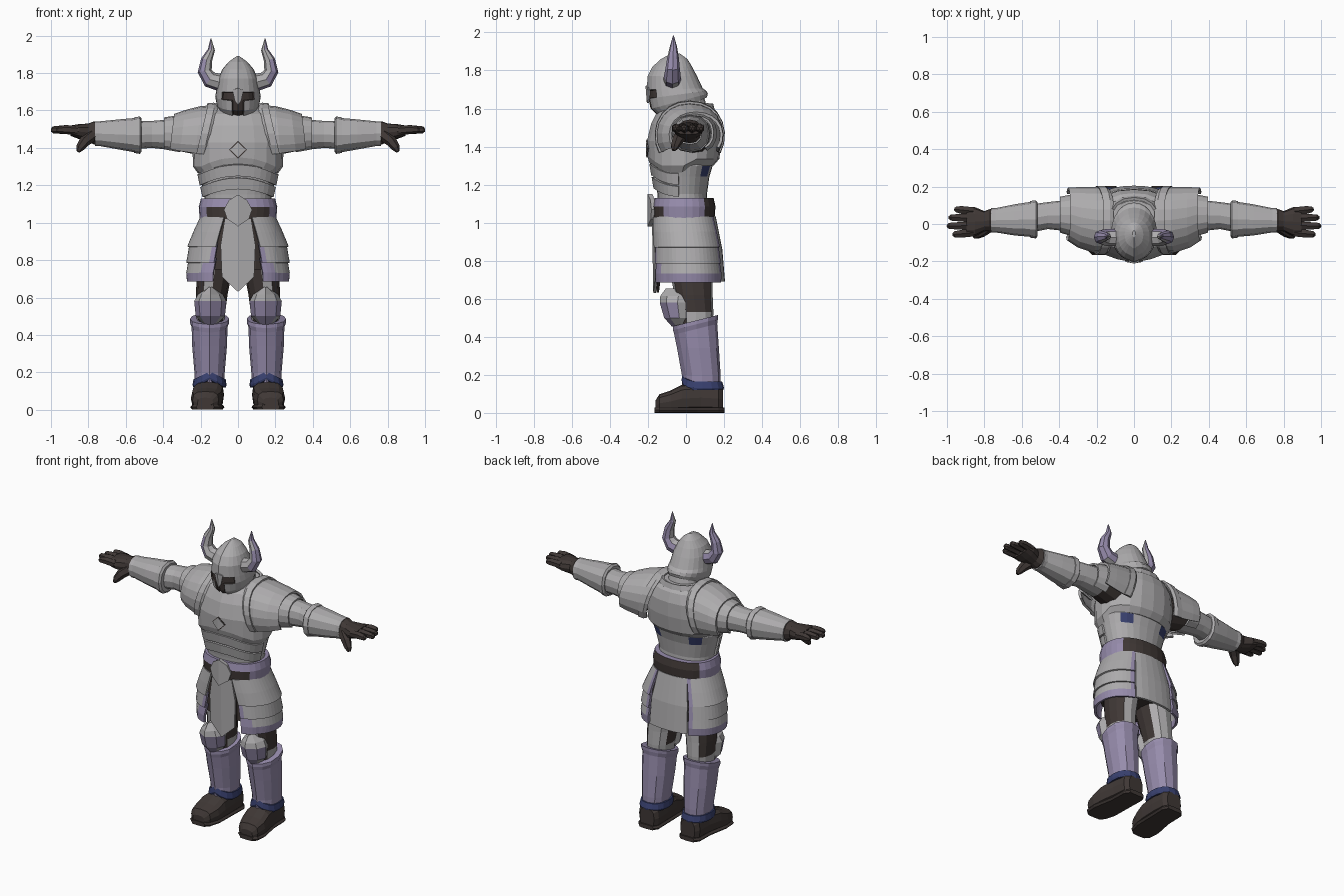
import bpy, bmesh, math
from mathutils import Vector

cube = bpy.data.objects.get("Cube")
if cube:
    bpy.data.objects.remove(cube, do_unlink=True)

STEEL, LAVENDER, LEATHER, BLUE = range(4)
PALETTE = [("steel grey", (0.42, 0.412, 0.42)), ("lavender plate", (0.305, 0.26, 0.41)),
           ("dark leather", (0.05, 0.039, 0.036)), ("navy trim", (0.04, 0.052, 0.16))]
MATS = []
for label, rgb in PALETTE:
    m = bpy.data.materials.new(label)
    m.use_nodes = True
    m.diffuse_color = (*rgb, 1)
    bsdf = m.node_tree.nodes["Principled BSDF"]
    bsdf.inputs["Base Color"].default_value = (*rgb, 1)
    bsdf.inputs["Roughness"].default_value = 0.8
    MATS.append(m)


def finish(name, bm, color, rule=None, mirror=False, thick=0, recess=False):
    """Colour the faces, then turn the bmesh into an object."""
    bmesh.ops.recalc_face_normals(bm, faces=bm.faces)
    for f in bm.faces:
        f.material_index = rule(f.calc_center_median(), f.normal) if rule else color
    if recess:
        dark = [f for f in bm.faces if f.material_index == LEATHER]
        bmesh.ops.inset_region(bm, faces=dark, thickness=0.003, depth=-0.008)
    mesh = bpy.data.meshes.new(name)
    bm.to_mesh(mesh)
    bm.free()
    for m in MATS:
        mesh.materials.append(m)
    ob = bpy.data.objects.new(name, mesh)
    bpy.context.collection.objects.link(ob)
    if mirror:
        ob.modifiers.new("Mirror", "MIRROR")
    if thick:
        s = ob.modifiers.new("Thickness", "SOLIDIFY")
        s.thickness, s.offset = thick, 0


def skin(bm, rings, closed=True):
    """Bridge rows of points with quads and cap closed rows."""
    rows = [[bm.verts.new(p) for p in r] for r in rings]
    n = len(rows[0])
    for r, s in zip(rows, rows[1:]):
        for i in range(n if closed else n - 1):
            j = (i + 1) % n
            bm.faces.new((r[i], r[j], s[j], s[i]))
    if closed:
        bm.faces.new(rows[0])
        bm.faces.new(rows[-1])


def loft(name, axis, sections, color=STEEL, n=16, arc=None, power=2.3, ridge=0, warp=None, **kw):
    """Sections are (position on axis, centre a, centre b, radius a, radius b)."""
    rings = []
    for t, ca, cb, ra, rb in sections:
        ring = []
        for i in range(n + 1 if arc else n):
            ang = math.radians(arc[0] + (arc[1] - arc[0]) * i / n if arc else 360 * i / n)
            c, s = math.cos(ang), math.sin(ang)
            a = ca + ra * math.copysign(abs(c) ** (2 / power), c)
            b = cb + rb * math.copysign(abs(s) ** (2 / power), s)
            if s < -0.999:
                b -= ridge
            p = Vector({"x": (t, a, b), "y": (a, t, b), "z": (a, b, t)}[axis])
            if warp:
                warp(p)
            ring.append(p)
        rings.append(ring)
    bm = bmesh.new()
    skin(bm, rings, arc is None)
    finish(name, bm, color, **kw)


def tube(name, path, radii, color, n=8, **kw):
    pts = [Vector(p) for p in path]
    rings = []
    for i, (p, r) in enumerate(zip(pts, radii)):
        d = (pts[min(i + 1, len(pts) - 1)] - pts[max(i - 1, 0)]).normalized()
        u = Vector((0, 1, 0)).cross(d).normalized()
        v = d.cross(u)
        rings.append([p + r * (u * math.cos(k * math.tau / n) + v * math.sin(k * math.tau / n))
                      for k in range(n)])
    bm = bmesh.new()
    skin(bm, rings)
    finish(name, bm, color, **kw)


def folded_plate(name, half, color, thick):
    """A plate folded on the centre line, given by its left half."""
    bm = bmesh.new()
    bm.faces.new([bm.verts.new(p) for p in half])
    finish(name, bm, color, mirror=True, thick=thick)


# Helmet with a recessed face opening
def lift_back(p):
    p.z += max(0, 1.71 - p.z) / 0.15 * (p.y + 0.14) * 0.4


def face_opening(c, nrm):
    eyes = abs(c.x) < 0.085 and 1.655 < c.z < 1.71
    mouth = abs(c.x) < 0.04 and c.z < 1.66
    return LEATHER if c.y < -0.1 and nrm.z > -0.8 and (eyes or mouth) else STEEL


loft("helmet", "z", [(1.555, 0, -.015, .1, .125), (1.61, 0, -.035, .115, .15), (1.66, 0, -.045, .122, .152),
                     (1.7, 0, -.055, .117, .143), (1.77, 0, -.068, .106, .126), (1.82, 0, -.068, .084, .1),
                     (1.86, 0, -.058, .05, .066), (1.89, 0, -.052, .008, .018)],
     n=24, power=2.1, ridge=.008, warp=lift_back, rule=face_opening, recess=True)
folded_plate("nose_guard", [(0, -.207, 1.72), (.028, -.196, 1.71), (.014, -.194, 1.65), (0, -.2, 1.63)], STEEL, .012)
tube("horns", [(.095, -.072, 1.75), (.15, -.072, 1.765), (.178, -.07, 1.81), (.168, -.068, 1.87),
               (.142, -.066, 1.925), (.145, -.066, 1.985)], [.047, .045, .038, .03, .019, .002], LAVENDER,
     mirror=True, rule=lambda c, nrm: LAVENDER if nrm.x > 0.3 or nrm.y > 0.5 else STEEL)
loft("neck_guard", "z", [(1.54, 0, .01, .12, .12), (1.66, 0, -.01, .09, .105)])


# Torso
def raise_center(p):
    if p.y < 0:
        p.z += 0.05 * max(0, 1 - (p.x / 0.2) ** 2)


def cut_waist(p):
    if p.z < 1.35:
        raise_center(p)
        p.z -= 0.035 if p.y < 0 else 0


def back_patches(c, nrm):
    return BLUE if c.y > .08 and .09 < abs(c.x) < .18 and 1.25 < c.z < 1.295 else STEEL


loft("breastplate", "z", [(1.3, 0, -.02, .215, .165), (1.335, 0, -.01, .24, .185), (1.43, 0, -.005, .245, .192),
                          (1.52, 0, .005, .23, .18), (1.58, 0, .01, .19, .155), (1.62, 0, .02, .11, .105)],
     n=20, ridge=.008, warp=cut_waist)
loft("abdomen", "z", [(1.08, 0, -.015, .18, .13), (1.15, 0, -.02, .18, .13), (1.242, 0, -.02, .205, .143),
                      (1.298, 0, -.02, .222, .16), (1.36, 0, -.015, .2, .16)], n=28, rule=back_patches)
for i in range(2):
    z, r = 1.13 + .07 * i, .185 + .015 * i
    loft("waist_lame_%d" % (i + 1), "z", [(z, 0, -.02, r, .14 + .012 * i), (z + .06, 0, -.02, r + .012, .15 + .012 * i)],
         arc=(185, 355), ridge=.005, warp=raise_center, thick=.012)
loft("collar", "z", [(1.57, 0, .015, .16, .135), (1.625, 0, .02, .125, .115)], arc=(0, 360), thick=.015,
     warp=lambda p: setattr(p, "z", p.z - (.04 * max(0, 1 - abs(p.x) / .12) if p.y < 0 else 0)))
for label, size, y, color in (("rim", .047, -.204, LEATHER), ("face", .041, -.208, STEEL)):
    folded_plate("chest_diamond_" + label,
                 [(0, y, 1.39 + size), (size, y + .007, 1.39), (0, y, 1.39 - size)], color, .006)


# Belt and skirt
def belt_color(c, nrm):
    pouch = c.y < -.08 and .06 < abs(c.x) < .17 and c.z < 1.09
    return LEATHER if c.y > .1 or pouch else LAVENDER


loft("belt", "z", [(1.02, 0, -.01, .205, .16), (1.085, 0, -.01, .21, .165), (1.13, 0, -.01, .198, .155)],
     n=28, rule=belt_color)
folded_plate("buckle", [(0, -.19, 1.15), (.045, -.175, 1.12), (.072, -.17, 1.07), (.055, -.172, 1.02), (0, -.19, .98)],
             STEEL, .025)
for label, y, z, color in (("face", 0, 0, STEEL), ("backing", .016, .004, LEATHER)):
    folded_plate("front_tabard_" + label, [(0, y - .172, 1.02), (.07, y - .16, 1.02), (.092, y - .155, .88),
                                           (.085, y - .155, .71 + z), (0, y - .165, .63 + z)], color, .014)
loft("under_skirt", "z", [(.75, 0, .01, .225, .155), (1.04, 0, -.01, .18, .145)], LEATHER)
loft("back_skirt", "z", [(.69, 0, .02, .25, .178), (.86, 0, .01, .24, .174), (1.03, 0, -.01, .19, .16)],
     n=6, arc=(61, 119), thick=.014)


def tasset_color(c, nrm):
    ang = math.degrees(math.atan2((c.y - .01) / .18, c.x / .27))
    edge = (ang < -58 and c.z < .9) or ang > 56
    return LAVENDER if edge or c.z < .72 or (c.z < .8 and ang < -48) else STEEL


def slant_front(p):
    """Swing the front edge outward towards the hem."""
    if p.y < -.1:
        p.x += (1 - p.z) * .12 * (-.1 - p.y) / .07


TASSETS = {"upper": [(1.03, 0, -.01, .195, .165), (.95, 0, 0, .232, .175), (.87, 0, .01, .265, .182)],
           "middle": [(.89, 0, .01, .252, .172), (.785, 0, .015, .27, .182)],
           "lower": [(.81, 0, .015, .256, .172), (.732, 0, .018, .27, .182), (.685, 0, .018, .266, .18)]}
for label, rows in TASSETS.items():
    loft(label + "_tassets", "z", rows, n=20, arc=(-70, 61), rule=tasset_color, mirror=True, thick=.014,
         warp=slant_front)

# Shoulders and arms
lean = lambda p: setattr(p, "x", p.x + max(0, 1.6 - p.z) * .12)
loft("pauldrons", "x", [(.14, .022, 1.46, .168, .16), (.2, .022, 1.46, .168, .156),
                        (.28, .035, 1.46, .155, .135), (.335, .052, 1.46, .135, .115)],
     n=14, arc=(-32, 212), power=2.15, warp=lean, mirror=True, thick=.015)
loft("pauldron_rims", "x", [(.115, .02, 1.46, .165, .165), (.13, .02, 1.46, .175, .172), (.165, .02, 1.46, .172, .168)],
     n=14, arc=(-30, 210), power=2.15, warp=lambda p: setattr(p, "x", p.x + max(0, 1.6 - p.z) * .25),
     mirror=True, thick=.02)
loft("shoulder_lames", "x", [(.31, .045, 1.47, .112, .1), (.395, .05, 1.472, .09, .085)],
     n=14, arc=(-60, 240), mirror=True, thick=.012)
loft("upper_arms", "x", [(.2, .03, 1.46, .1, .1), (.32, .045, 1.47, .088, .086), (.46, .045, 1.472, .072, .072),
                         (.55, .03, 1.468, .075, .075)], n=12, mirror=True,
     rule=lambda c, nrm: LEATHER if c.x < .3 else STEEL)
loft("elbow_cuffs", "x", [(.515, .025, 1.468, .09, .088), (.525, .025, 1.468, .102, .1), (.555, .025, 1.468, .098, .095)],
     n=12, mirror=True)
loft("vambraces", "x", [(.55, .025, 1.468, .094, .092), (.64, .022, 1.472, .083, .08), (.74, .02, 1.476, .065, .066),
                        (.765, .02, 1.476, .066, .066)], n=12, mirror=True)

# Gloves
loft("glove_palms", "x", [(.74, .02, 1.477, .055, .055), (.77, .02, 1.48, .06, .062), (.8, .015, 1.482, .054, .048),
                          (.85, .012, 1.487, .078, .04), (.895, .012, 1.492, .08, .028)], LEATHER, n=12, mirror=True)
for name, y, tip in (("index", -.045, .97), ("middle", -.007, 1), ("ring", .031, .99), ("little", .068, .96)):
    spread = (y - .012) * .12
    tube(name + "_fingers", [(.86, y, 1.492), (.92, y + spread, 1.498), (tip - .012, y + spread * 1.5, 1.496),
                             (tip, y + spread * 1.6, 1.494)], [.025, .024, .019, .008], LEATHER, 6, mirror=True)
tube("thumbs", [(.78, -.015, 1.468), (.82, -.045, 1.435), (.845, -.06, 1.4), (.855, -.065, 1.38)],
     [.034, .03, .022, .01], LEATHER, 6, mirror=True)


# Legs
def thigh_color(c, nrm):
    padded = (nrm.y > .3 and nrm.x < .5) or (nrm.y < -.8 and nrm.x > 0)
    return STEEL if (c.z < .53 and nrm.y > -.5) or (padded and c.z < .75) else LEATHER


loft("thighs", "z", [(.44, .148, .055, .072, .085), (.53, .145, .052, .078, .092), (.62, .14, .04, .085, .1),
                     (.82, .115, .02, .1, .12)], n=12, mirror=True, rule=thigh_color)
loft("knee_guards", "z", [(.455, .148, -.02, .035, .045), (.5, .148, -.035, .078, .07), (.58, .148, -.045, .086, .083),
                          (.615, .148, -.04, .068, .085), (.655, .148, -.035, .012, .06)], n=8, power=2, ridge=.01,
     mirror=True, rule=lambda c, nrm: LAVENDER if nrm.y < -.4 and c.z < .57 else STEEL)
loft("greaves", "z", [(.13, .152, .085, .078, .097), (.2, .152, .085, .081, .097), (.34, .152, .068, .093, .105),
                      (.44, .152, .056, .096, .108), (.465, .152, .055, .105, .113), (.485, .152, .055, .105, .113)],
     LAVENDER, n=12, ridge=.01, mirror=True,
     warp=lambda p: setattr(p, "z", p.z + (p.y - .05) * (.25 if p.z > .42 else 0)))
loft("boot_trim", "z", [(.12, .152, .088, .087, .108), (.132, .152, .088, .091, .112), (.165, .152, .086, .086, .104)],
     BLUE, n=16, mirror=True,
     warp=lambda p: setattr(p, "z", p.z + (.04 * max(0, 1 - abs(p.x - .152) / .08) if p.y < .05 else 0)))

# Shoes
loft("shoes", "y", [(-.16, .175, .035, .042, .03), (-.14, .173, .05, .07, .048), (-.08, .167, .06, .085, .058),
                    (-.02, .161, .075, .085, .073), (.08, .152, .08, .077, .078), (.17, .15, .075, .072, .073),
                    (.195, .148, .07, .052, .06)], LEATHER, n=12, power=3, mirror=True)
loft("soles", "y", [(-.165, .175, .014, .048, .014), (-.14, .174, .014, .076, .014), (-.07, .166, .014, .09, .014),
                    (.06, .153, .014, .078, .014), (.17, .15, .014, .078, .014), (.203, .148, .014, .053, .014)],
     LEATHER, n=8, power=5, mirror=True)
